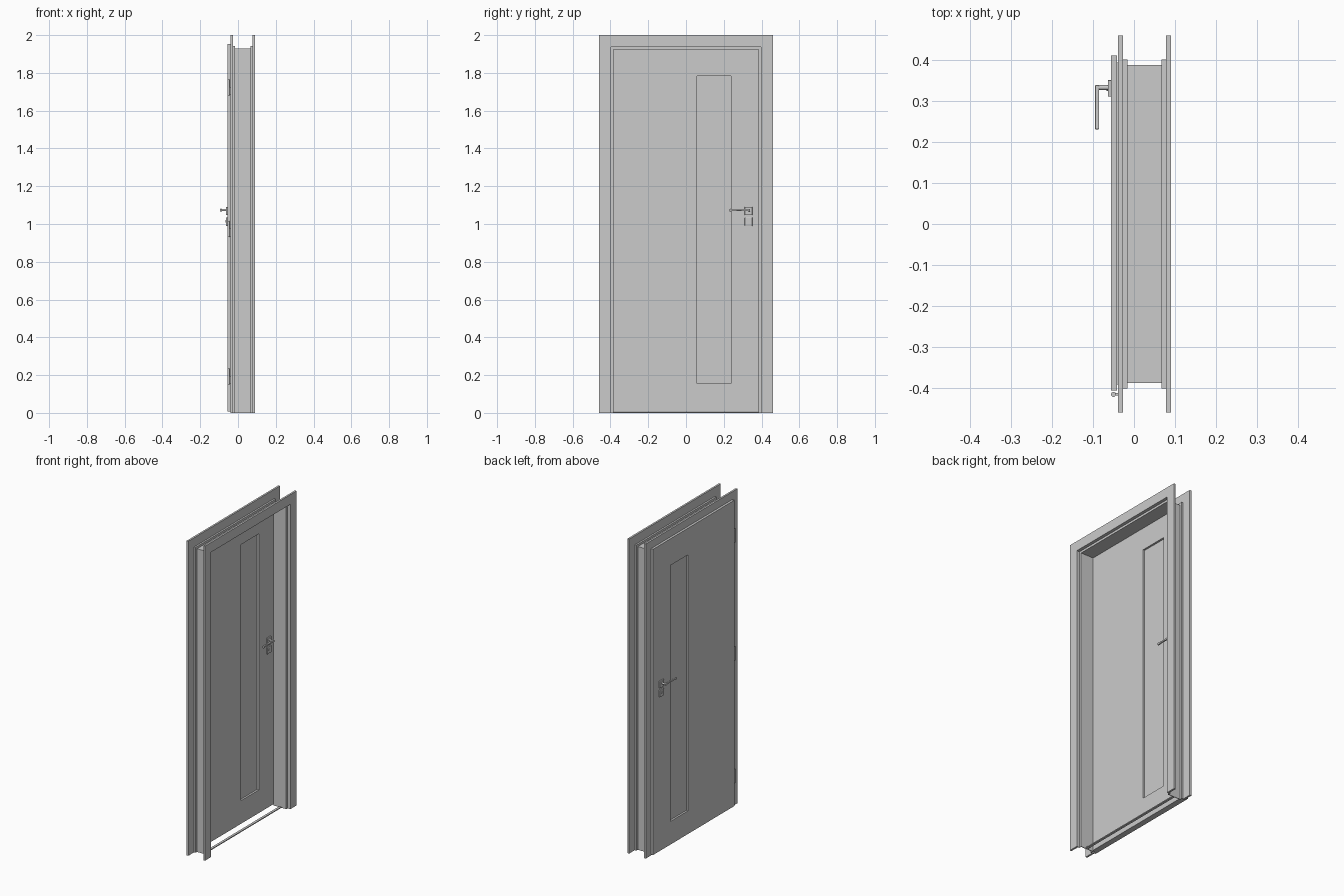
import bpy, bmesh, math

if "Cube" in bpy.data.objects:
    bpy.data.objects.remove(bpy.data.objects["Cube"])

LEAF_OUT, LEAF_STEP, LEAF_IN = -0.056, -0.041, -0.019


def mesh_object(name, verts, faces):
    me = bpy.data.meshes.new(name)
    bm = bmesh.new()
    vs = [bm.verts.new(v) for v in verts]
    for f in faces:
        bm.faces.new([vs[i] for i in f])
    bmesh.ops.recalc_face_normals(bm, faces=bm.faces)
    bm.to_mesh(me)
    bm.free()
    ob = bpy.data.objects.new(name, me)
    bpy.context.collection.objects.link(ob)
    return ob


def box(name, x0, x1, y0, y1, z0, z1, bevel=0):
    verts = [(x, y, z) for x in (x0, x1) for y in (y0, y1) for z in (z0, z1)]
    faces = [(0, 1, 3, 2), (4, 6, 7, 5), (0, 4, 5, 1),
             (2, 3, 7, 6), (0, 2, 6, 4), (1, 5, 7, 3)]
    ob = mesh_object(name, verts, faces)
    if bevel:
        mod = ob.modifiers.new("bevel", 'BEVEL')
        mod.width = bevel
        mod.segments = 2
    return ob


def rect(y0, y1, z0, z1):
    return [(y0, z0), (y1, z0), (y1, z1), (y0, z1)]


def holed_panel(name, x0, x1, outer, inner):
    verts = [(x, y, z) for loop in (outer, inner) for x in (x0, x1) for y, z in loop]
    faces = []
    for i in range(4):
        j = (i + 1) % 4
        for a, b in ((0, 4), (8, 12), (0, 8), (4, 12)):
            faces.append((a + i, a + j, b + j, b + i))
    return mesh_object(name, verts, faces)


def cylinder(name, r, depth, loc, rot=(0, 0, 0), sides=16):
    bpy.ops.mesh.primitive_cylinder_add(vertices=sides, radius=r, depth=depth,
                                        location=loc, rotation=rot)
    ob = bpy.context.object
    ob.name = name
    bpy.ops.object.shade_smooth_by_angle()
    return ob


# Folded door frame: one (x, half width) profile swept up, across and down
half = [(-.039, .398), (-.039, .46), (-.027, .46), (-.027, .402),
        (-.016, .402), (-.016, .388), (.067, .388), (.067, .402),
        (.078, .402), (.078, .46), (.09, .46), (.09, .398),
        (.070, .398), (.070, .384), (-.019, .384), (-.019, .398)]
n = len(half)
verts = []
for side, top in ((-1, 0), (-1, 1), (1, 1), (1, 0)):
    verts += [(x, side * w, top * (w + 1.54)) for x, w in half]
faces = [(r * n + i, r * n + (i + 1) % n, (r + 1) * n + (i + 1) % n, (r + 1) * n + i)
         for r in range(3) for i in range(n)]
faces += [tuple(range(n)), tuple(range(3 * n, 4 * n))]
mesh_object("door_frame", verts, faces)

# Thin floor tie bar between the jambs
box("floor_tie_bar", .022, .037, -.385, .385, 0, .006)

# Rebated leaf with a tall window opening
window = rect(.058, .237, .155, 1.783)
holed_panel("leaf_outer_panel", LEAF_OUT, LEAF_STEP, rect(-.406, .411, .008, 1.952), window)
holed_panel("leaf_inner_panel", LEAF_STEP, LEAF_IN, rect(-.392, .394, .008, 1.938), window)
box("window_pane", -.044, -.031, .058, .237, .155, 1.783)

# Handle sets on both faces; s points away from the leaf
for side, face, s in (("outer", LEAF_OUT, -1), ("inner", LEAF_IN, 1)):
    for part, z0, z1 in (("handle_rose", 1.047, 1.091), ("key_plate", .990, 1.034)):
        box(f"{part}_{side}", *sorted((face, face + s * .008)), .311, .351, z0, z1, .001)
    cylinder(f"lock_cylinder_{side}", .007, .004, (face + s * .009, .331, 1.014),
             (0, math.pi / 2, 0))
    cylinder(f"handle_neck_{side}", .006, .032, (face + s * .022, .333, 1.074),
             (0, math.pi / 2, 0))
    # Slightly bowed lever, tapering in height along its length
    xa, xb = face + s * .029, face + s * .039
    stations = [(.339, 1.067, 1.080), (.31, 1.069, 1.080), (.28, 1.070, 1.079),
                (.25, 1.069, 1.080), (.231, 1.066, 1.081)]
    lv = []
    for y, z0, z1 in stations:
        lv += [(xa, y, z0), (xb, y, z0), (xb, y, z1), (xa, y, z1)]
    lf = [(4 * k + i, 4 * k + (i + 1) % 4, 4 * k + 4 + (i + 1) % 4, 4 * k + 4 + i)
          for k in range(4) for i in range(4)]
    lever = mesh_object(f"handle_lever_{side}", lv, lf + [(0, 1, 2, 3), (16, 17, 18, 19)])
    mod = lever.modifiers.new("bevel", 'BEVEL')
    mod.width = .002
    mod.segments = 2

# Three hinges on the -y edge
for k, z in enumerate((.193, .973, 1.722)):
    cylinder(f"hinge_barrel_{k + 1}", .006, .084, (-.050, -.416, z))
    box(f"hinge_leaf_{k + 1}", -.050, -.039, -.419, -.412, z - .04, z + .002)
